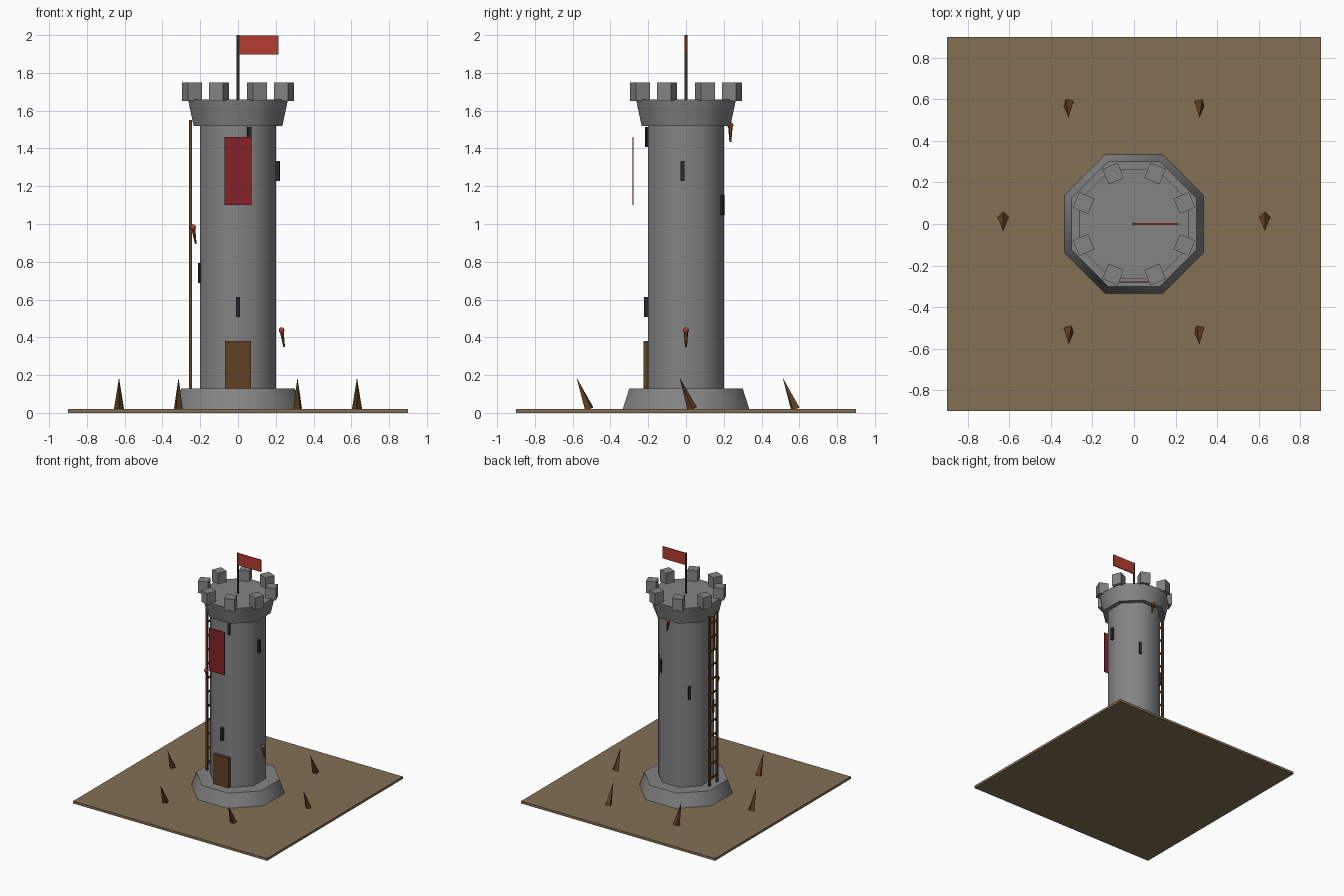
import bpy
import math
from mathutils import Matrix, Vector

cube = bpy.data.objects.get("Cube")
if cube:
    bpy.data.objects.remove(cube, do_unlink=True)


def material(name, rgb):
    mat = bpy.data.materials.new(name)
    mat.use_nodes = True
    colour = (*rgb, 1)
    mat.diffuse_color = colour
    mat.node_tree.nodes["Principled BSDF"].inputs["Base Color"].default_value = colour
    return mat


STONE = material("grey stone", (0.23, 0.23, 0.23))
EARTH = material("brown earth", (0.23, 0.16, 0.09))
WOOD = material("dark wood", (0.12, 0.05, 0.016))
CLOTH = material("dark red cloth", (0.24, 0.016, 0.02))
RED = material("bright red", (0.45, 0.045, 0.03))
SLIT = material("slit black", (0.022, 0.022, 0.025))
IRON = material("dark iron", (0.05, 0.05, 0.052))


def finish(name, mat):
    obj = bpy.context.object
    obj.name = name
    obj.data.materials.append(mat)
    return obj


def box(name, mat, size, centre, turn=0):
    bpy.ops.mesh.primitive_cube_add(size=1, location=centre, rotation=(0, 0, turn))
    obj = finish(name, mat)
    obj.scale = size
    return obj


def cone(name, mat, sides, r_low, r_high, z_low, z_high, spin=0):
    bpy.ops.mesh.primitive_cone_add(
        vertices=sides, radius1=r_low, radius2=r_high, depth=z_high - z_low,
        location=(0, 0, (z_low + z_high) / 2), rotation=(0, 0, spin))
    return finish(name, mat)


def octagon(name, low, high, z_low, z_high):
    """Smooth eight-sided drum with flats facing the axes, sized by its flats."""
    k = 1 / math.cos(math.pi / 8)
    obj = cone(name, STONE, 8, low * k, high * k, z_low, z_high, math.pi / 8)
    bpy.ops.object.shade_smooth_by_angle(angle=math.radians(50))
    return obj


def polar(radius, angle, z):
    return Vector((radius * math.cos(angle), radius * math.sin(angle), z))


# Ground and stone tower
box("ground", EARTH, (1.8, 1.8, 0.02), (0, 0, 0.01))
octagon("tower_base", 0.335, 0.30, 0.02, 0.13)
octagon("tower_shaft", 0.20, 0.20, 0.12, 1.54)
octagon("tower_crown", 0.235, 0.265, 1.52, 1.66)

# Battlements on the crown corners
for i in range(8):
    a = math.pi / 8 + i * math.pi / 4
    box(f"merlon_{i + 1}", STONE, (0.08, 0.08, 0.1), polar(0.263, a, 1.7), a)

# Arrow slits spiralling up the shaft
for i in range(6):
    a = -math.pi / 2 - 1.2 * i
    box(f"arrow_slit_{i + 1}", SLIT, (0.026, 0.021, 0.105),
        polar(0.209, a, 0.56 + 0.18 * i), a)

# Door and hanging banner
box("door", WOOD, (0.14, 0.03, 0.25), (0, -0.21, 0.255))
box("banner", CLOTH, (0.145, 0.006, 0.36), (0, -0.28, 1.28))

# Flag on its pole
cone("flagpole", IRON, 6, 0.008, 0.008, 1.65, 2.0)
box("flag", RED, (0.21, 0.008, 0.1), (0.11, 0, 1.948))

# Ladder on the right side
for side, y in (("front", -0.05), ("back", 0.05)):
    box(f"ladder_rail_{side}", WOOD, (0.016, 0.016, 1.42), (-0.252, y, 0.84))
for i in range(12):
    box(f"ladder_rung_{i + 1}", WOOD, (0.012, 0.1, 0.012),
        (-0.252, 0, 0.19 + 0.118 * i))

# Torches leaning slightly, each with a round head
LEAN = Matrix.Rotation(math.radians(-9), 4, "Y")
for i, place in enumerate(((0.238, 0, 0.39), (-0.23, -0.083, 0.935), (0.005, 0.235, 1.475))):
    handle = cone(f"torch_handle_{i + 1}", WOOD, 6, 0.005, 0.012, -0.042, 0.042)
    handle.matrix_world = Matrix.Translation(place) @ LEAN
    bpy.ops.mesh.primitive_uv_sphere_add(
        segments=10, ring_count=6, radius=0.016,
        location=Vector(place) + LEAN @ Vector((0, 0, 0.048)))
    finish(f"torch_head_{i + 1}", RED)
    bpy.ops.object.shade_smooth()

# Ring of sharpened stakes, all tilted towards the front
TILT = Matrix.Rotation(math.radians(22), 4, "X")
for i in range(6):
    a = i * math.pi / 3
    stake = cone(f"stake_{i + 1}", WOOD, 4, 0.027, 0, -0.09, 0.09)
    stake.matrix_world = (Matrix.Translation(polar(0.63, a, 0.103))
                          @ TILT @ Matrix.Rotation(a, 4, "Z"))
